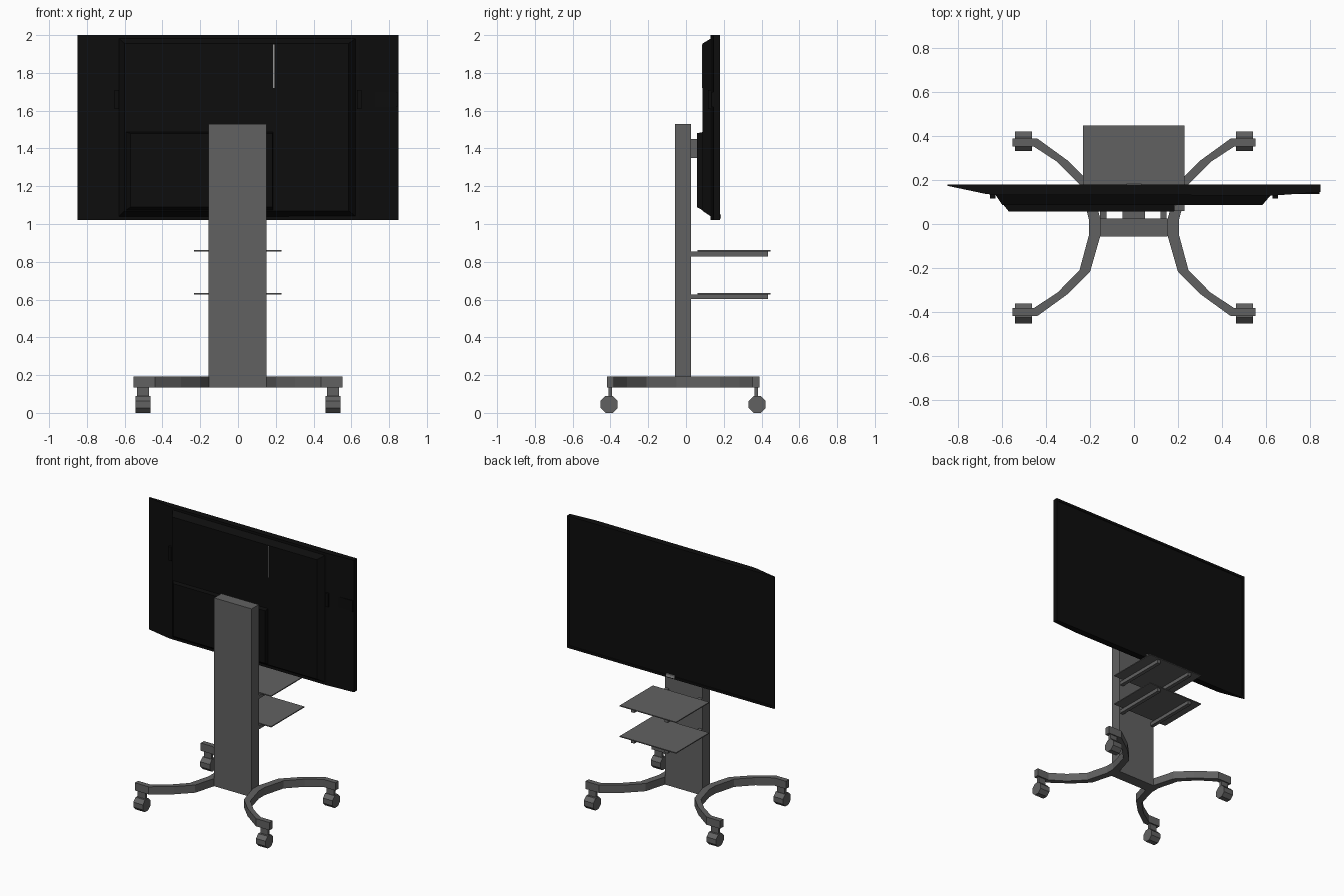
import bpy, bmesh, math
from mathutils import Matrix

if "Cube" in bpy.data.objects:
    bpy.data.objects.remove(bpy.data.objects["Cube"])

CY = -0.015  # symmetry line of the base in y


def material(name, r):
    m = bpy.data.materials.new(name)
    m.diffuse_color = (r, r, r, 1)
    m.use_nodes = True
    m.node_tree.nodes["Principled BSDF"].inputs["Base Color"].default_value = m.diffuse_color
    return m


GREY = material("dark_grey", 0.12)
BLACK = material("black", 0.004)
LIGHT = material("light_grey", 0.3)


def finish(name, bm, mat=GREY, mirror=None):
    bmesh.ops.recalc_face_normals(bm, faces=bm.faces[:])
    me = bpy.data.meshes.new(name)
    bm.to_mesh(me)
    bm.free()
    me.materials.append(mat)
    ob = bpy.data.objects.new(name, me)
    bpy.context.collection.objects.link(ob)
    if mirror:
        ob.location.y = CY
        mod = ob.modifiers.new("mirror", 'MIRROR')
        mod.use_axis = mirror
        mod.use_mirror_merge = False
    return ob


def prism(pts, z0, z1):
    """Outline in x/y extruded from z0 to z1."""
    bm = bmesh.new()
    f = bm.faces.new([bm.verts.new((x, y, z0)) for x, y in pts])
    up = bmesh.ops.extrude_face_region(bm, geom=[f])["geom"]
    for v in up:
        if isinstance(v, bmesh.types.BMVert):
            v.co.z = z1
    bmesh.ops.recalc_face_normals(bm, faces=bm.faces[:])
    return bm


def box(name, x0, x1, y0, y1, z0, z1, mat=GREY, mirror=None):
    return finish(name, prism([(x0, y0), (x1, y0), (x1, y1), (x0, y1)], z0, z1), mat, mirror)


def bulge(name, base, y_base, top, y_top):
    """Tapered housing between two x/z rectangles (x0, x1, z0, z1)."""
    bm = bmesh.new()
    rings = []
    for (x0, x1, z0, z1), y in ((base, y_base), (top, y_top)):
        rings.append([bm.verts.new((x, y, z)) for x, z in ((x0, z0), (x1, z0), (x1, z1), (x0, z1))])
    a, b = rings
    bm.faces.new(a)
    bm.faces.new(b)
    for i in range(4):
        j = (i + 1) % 4
        bm.faces.new((a[i], a[j], b[j], b[i]))
    finish(name, bm, BLACK)


# Column and screen mount
box("column", -0.155, 0.152, -0.058, 0.026, 0.135, 1.53)
box("screen_mount", -0.053, 0.05, 0.026, 0.07, 1.35, 1.45)

# Curved base legs, each one continuous front to back
concave = [(0.205, 0.035), (0.248, 0.195), (0.348, 0.297), (0.455, 0.367), (0.552, 0.367)]
convex = [(0.552, 0.404), (0.44, 0.404), (0.302, 0.304), (0.20, 0.202), (0.152, 0.035)]
half = concave + convex
outline = half + [(x, -y) for x, y in reversed(half)]
finish("base_legs", prism(outline, 0.135, 0.192), GREY, (True, False, False))

# Casters: octagonal wheel and stem, mirrored to four corners
bm = bmesh.new()
r = 0.045 / math.cos(math.pi / 8)
bmesh.ops.create_cone(bm, cap_ends=True, segments=8, radius1=r, radius2=r, depth=0.078,
                      matrix=Matrix.Translation((0.503, 0.392, 0.045))
                      @ Matrix.Rotation(math.pi / 2, 4, 'Y') @ Matrix.Rotation(math.pi / 8, 4, 'Z'))
finish("caster_wheels", bm, GREY, (True, True, False))
box("caster_stems", 0.472, 0.534, 0.377, 0.396, 0.06, 0.136, GREY, (True, True, False))

# Shelves on pairs of rails
for label, z in (("lower", 0.632), ("upper", 0.859)):
    box(label + "_shelf", -0.232, 0.23, 0.06, 0.448, z - 0.004, z + 0.003)
    for side, x in (("left", -0.14), ("right", 0.135)):
        box(f"{label}_shelf_rail_{side}", x - 0.014, x + 0.014, 0.026, 0.433, z - 0.03, z - 0.004)

# Screen panel with recessed display
bm = prism([(-0.85, 0.18), (-0.85, 0.174), (-0.68, 0.138), (-0.64, 0.133),
            (0.64, 0.13), (0.85, 0.145), (0.85, 0.18)], 1.022, 2.0)
front = [f for f in bm.faces if f.normal.y > 0.99]
bmesh.ops.inset_region(bm, faces=front, thickness=0.025)
bmesh.ops.inset_region(bm, faces=front, thickness=0.003, depth=-0.004)
finish("screen_panel", bm, BLACK)

# Rear housings
bulge("upper_housing", (-0.635, 0.63, 1.035, 1.987), 0.14, (-0.6, 0.585, 1.07, 1.955), 0.087)
bulge("lower_housing", (-0.635, 0.19, 1.045, 1.497), 0.138, (-0.57, 0.183, 1.09, 1.48), 0.057)

# Rear grips, cable slot and front sensor
for side, s in (("left", -1), ("right", 1)):
    box("grip_" + side, s * 0.63, s * 0.655, 0.116, 0.15, 1.61, 1.71, BLACK)
box("connector_plate", 0.65, 0.845, 0.136, 0.16, 1.62, 1.70, BLACK)
box("rear_slot", 0.186, 0.193, 0.084, 0.09, 1.72, 1.95, LIGHT)
box("front_sensor", -0.035, 0.035, 0.17, 0.185, 1.03, 1.05, LIGHT)
